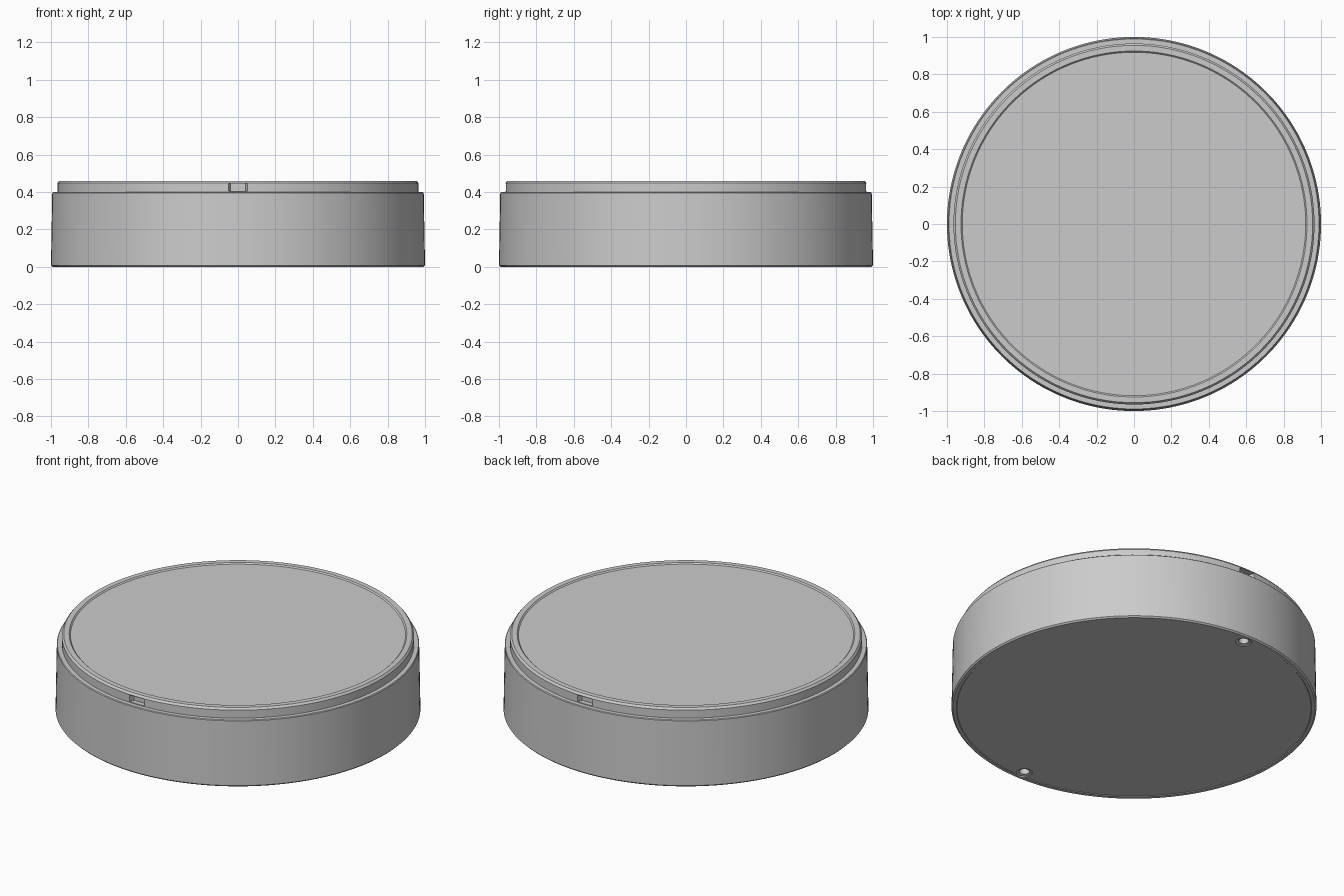
import bpy, bmesh, math
from mathutils import Matrix

if "Cube" in bpy.data.objects:
    bpy.data.objects.remove(bpy.data.objects["Cube"])

SEG = 160


def lathe(name, profile, loc=(0, 0, 0), seg=SEG):
    """Closed solid of revolution from (radius, z) points, bottom to top."""
    bm = bmesh.new()
    rings = [[bm.verts.new((r * math.cos(2 * math.pi * i / seg),
                            r * math.sin(2 * math.pi * i / seg), z))
              for i in range(seg)] for r, z in profile]
    for a, b in zip(rings, rings[1:]):
        for i in range(seg):
            j = (i + 1) % seg
            bm.faces.new((a[i], a[j], b[j], b[i]))
    bm.faces.new(rings[0][::-1])
    bm.faces.new(rings[-1])
    bmesh.ops.recalc_face_normals(bm, faces=bm.faces)
    return finish(name, bm, loc)


def finish(name, bm, loc=(0, 0, 0)):
    me = bpy.data.meshes.new(name)
    bm.to_mesh(me)
    bm.free()
    ob = bpy.data.objects.new(name, me)
    ob.location = loc
    bpy.context.collection.objects.link(ob)
    return ob


def notch_cutter(name, side):
    """Tapered block that sinks a catch slot into the lip."""
    bm = bmesh.new()
    bmesh.ops.create_cube(bm, size=1, matrix=Matrix.Diagonal((0.08, 0.06, 0.04, 1)))
    for v in bm.verts:
        if v.co.y * side > 0:
            v.co.x *= 1.5
    return finish(name, bm, (0, side * 0.965, 0.425))


# Round body: chamfered foot, slightly drafted wall, stepped lip, shallow top panel
body = lathe("round_body", [
    (0.970, 0.004), (0.974, 0.0), (0.992, 0.0), (1.0, 0.008),
    (0.993, 0.396), (0.989, 0.40), (0.965, 0.40), (0.965, 0.448),
    (0.955, 0.46), (0.925, 0.46), (0.918, 0.453)])

# Catch slots in the lip and countersunk holes underneath, front and back
for side, label in ((-1, "front"), (1, "back")):
    cutters = [
        notch_cutter(label + "_slot_cutter", side),
        lathe(label + "_hole_cutter",
              [(0.044, -0.02), (0.044, 0.008), (0.028, 0.012), (0.028, 0.05)],
              (0, side * 0.935, 0), 32)]
    for c in cutters:
        c.hide_render = True
        c.hide_set(True)
        m = body.modifiers.new(c.name, 'BOOLEAN')
        m.operation = 'DIFFERENCE'
        m.solver = 'EXACT'
        m.object = c

# Apply cuts, drop the cutters, smooth the curved walls
bpy.context.view_layer.objects.active = body
body.select_set(True)
for m in list(body.modifiers):
    cutter = m.object
    bpy.ops.object.modifier_apply(modifier=m.name)
    bpy.data.objects.remove(cutter)
bpy.ops.object.shade_smooth_by_angle(angle=math.radians(25))
